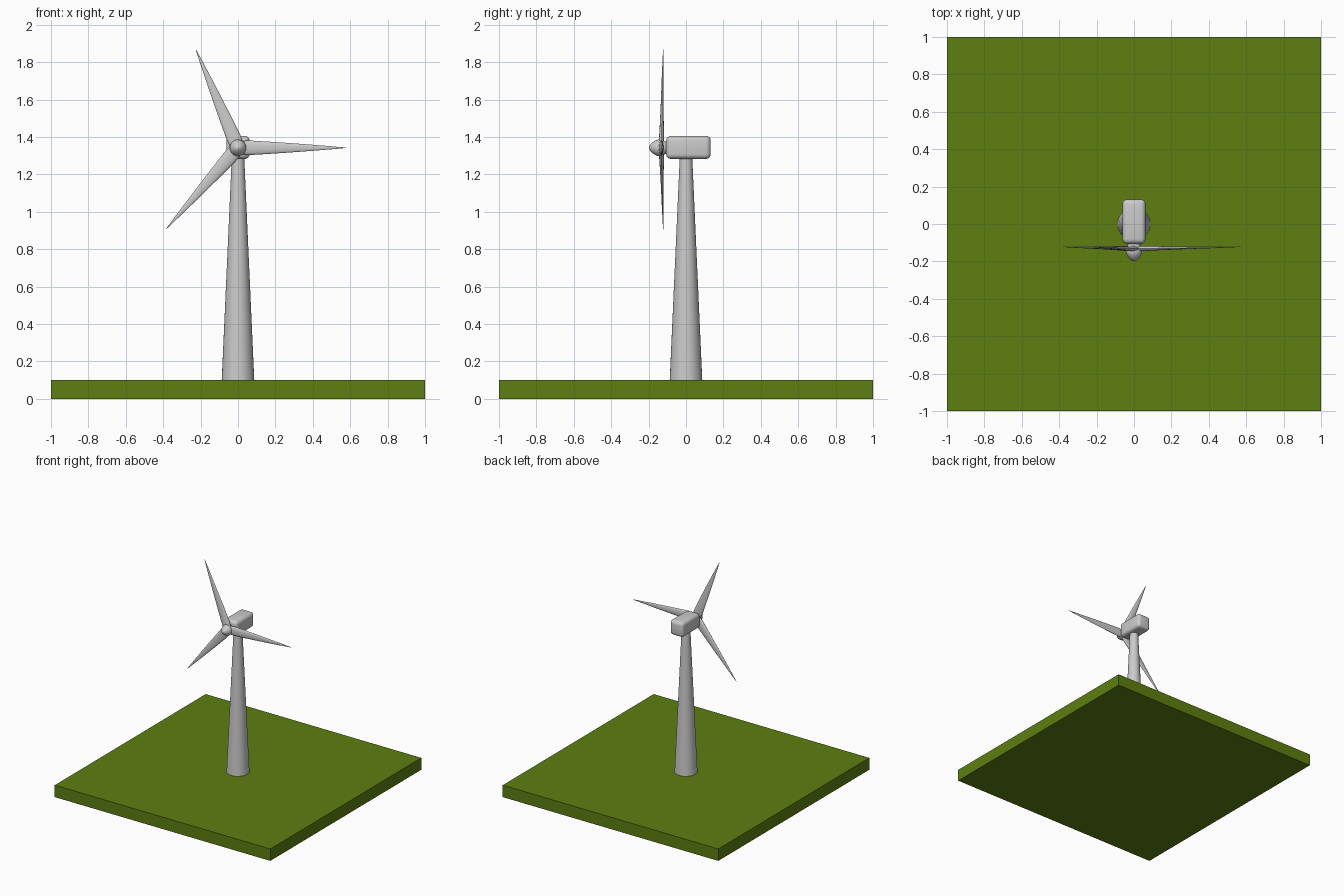
import bpy, bmesh, math
from mathutils import Matrix

if "Cube" in bpy.data.objects:
    bpy.data.objects.remove(bpy.data.objects["Cube"])

HUB_Z = 1.342


def make_object(name, bm, smooth=True):
    bmesh.ops.recalc_face_normals(bm, faces=bm.faces[:])
    mesh = bpy.data.meshes.new(name)
    bm.to_mesh(mesh)
    bm.free()
    obj = bpy.data.objects.new(name, mesh)
    bpy.context.collection.objects.link(obj)
    if smooth:
        bpy.ops.object.select_all(action='DESELECT')
        obj.select_set(True)
        bpy.context.view_layer.objects.active = obj
        bpy.ops.object.shade_smooth_by_angle(angle=math.radians(40))
    return obj


def loft(name, rings):
    """Skin a list of closed point rings and cap both ends."""
    bm = bmesh.new()
    loops = [[bm.verts.new(p) for p in ring] for ring in rings]
    n = len(loops[0])
    for a, b in zip(loops, loops[1:]):
        for i in range(n):
            j = (i + 1) % n
            bm.faces.new((a[i], a[j], b[j], b[i]))
    bm.faces.new(loops[0])
    bm.faces.new(loops[-1])
    return make_object(name, bm)


def box(name, size, center):
    bm = bmesh.new()
    bmesh.ops.create_cube(bm, size=1, matrix=Matrix.Translation(center) @ Matrix.Diagonal((*size, 1)))
    return make_object(name, bm, False)


def circle(n=32):
    return [(math.cos(2 * math.pi * i / n), math.sin(2 * math.pi * i / n)) for i in range(n)]


# Grass base
ground = box("grass_base", (2, 2, 0.1), (0, 0, 0.05))
grass = bpy.data.materials.new("grass")
grass.diffuse_color = (0.11, 0.21, 0.005, 1)
grass.use_nodes = True
grass.node_tree.nodes["Principled BSDF"].inputs["Base Color"].default_value = grass.diffuse_color
ground.data.materials.append(grass)

# Tapered tower
loft("tower", [[(r * c, r * s, z) for c, s in circle()]
               for r, z in ((0.087, 0.1), (0.033, 1.3))])

# Rounded nacelle
nacelle = box("nacelle", (0.124, 0.238, 0.124), (0, 0.013, 1.344))
bevel = nacelle.modifiers.new("rounding", 'BEVEL')
bevel.width = 0.026
bevel.segments = 4
for face in nacelle.data.polygons:
    face.use_smooth = True

# Pointed hub with a short shaft behind it
profile = ((0.030, -0.095), (0.036, -0.118), (0.042, -0.135), (0.044, -0.150),
           (0.039, -0.164), (0.028, -0.181), (0.014, -0.193), (0.002, -0.199))
loft("hub", [[(r * c, y, HUB_Z + r * s) for c, s in circle()] for r, y in profile])

# Three blades: lens-shaped sections tapering to a point
# stations: distance, half width, half thickness, depth position
stations = ((0.02, 0.036, 0.014, -0.132), (0.06, 0.039, 0.013, -0.131),
            (0.16, 0.033, 0.010, -0.129), (0.28, 0.025, 0.007, -0.127),
            (0.40, 0.016, 0.005, -0.125), (0.50, 0.008, 0.003, -0.123))
for k, (angle, length) in enumerate(((0, 0.578), (113.2, 0.571), (228.5, 0.581))):
    turn = Matrix.Translation((0, 0, HUB_Z)) @ Matrix.Rotation(-math.radians(angle), 4, 'Y')
    rings = []
    for d, w, t, y in stations + ((length, 0.001, 0.0008, -0.122),):
        rings.append([(d, y + t * s, w * c) for c, s in circle(16)])
    blade = loft(f"blade_{k + 1}", rings)
    blade.data.transform(turn)
